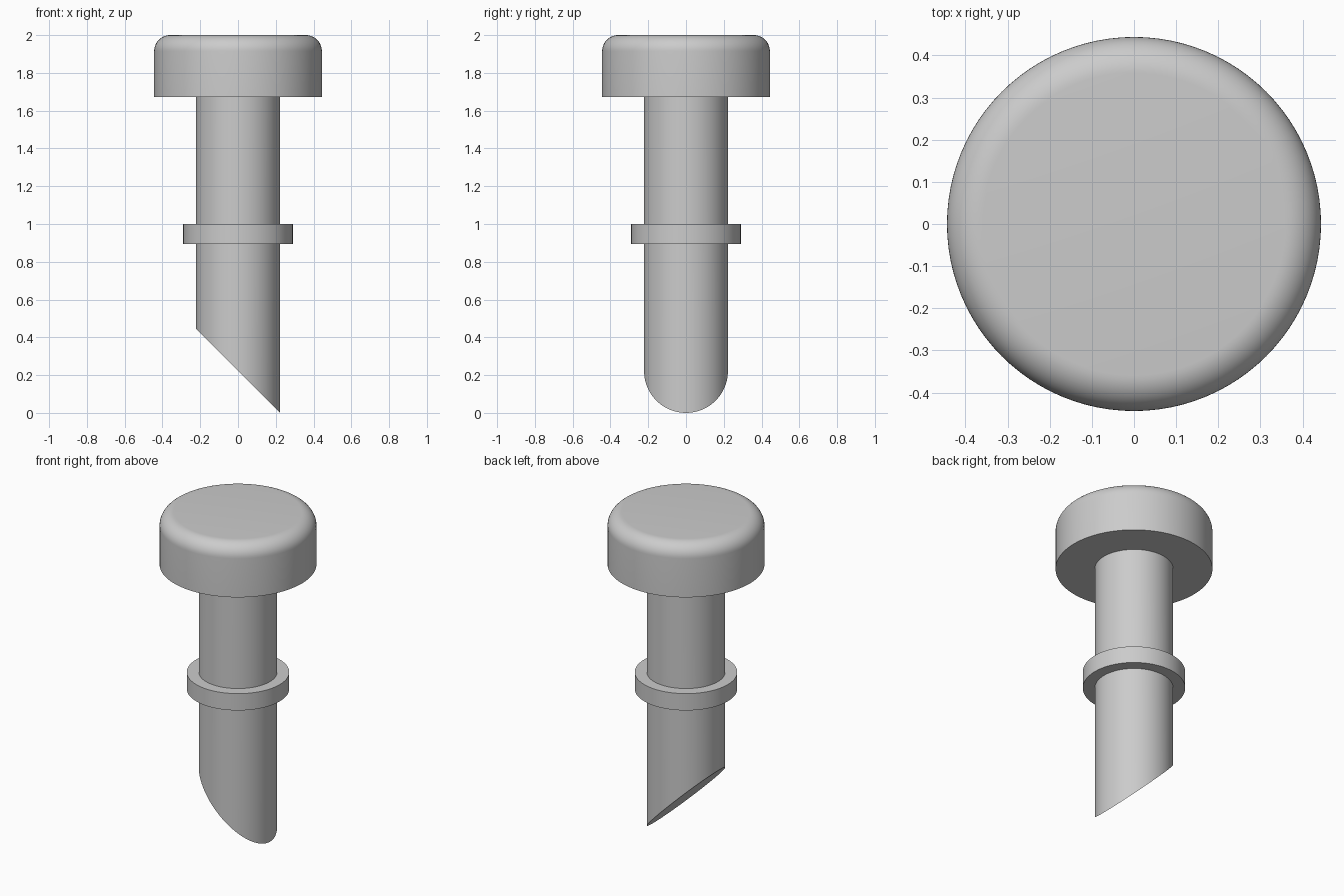
import bpy
import math

if "Cube" in bpy.data.objects:
    bpy.data.objects.remove(bpy.data.objects["Cube"], do_unlink=True)

SEGMENTS = 96
PIN_R, HEAD_R, COLLAR_R = 0.222, 0.444, 0.29
HEAD_Z, COLLAR_Z, COLLAR_TOP = 1.673, 0.895, 1.0
FILLET = 0.085

grey = bpy.data.materials.new("plain grey")
grey.use_nodes = True
colour = (0.6, 0.6, 0.6, 1)
grey.diffuse_color = colour
grey.node_tree.nodes["Principled BSDF"].inputs["Base Color"].default_value = colour


def lathe(name, profile, slant=False):
    """Turn a bottom-to-top (radius, z) profile into a capped solid.
    With slant, the bottom ring is cut at 45 degrees, lowest at +x."""
    verts, faces = [], []
    for i, (r, z) in enumerate(profile):
        for k in range(SEGMENTS):
            a = math.tau * k / SEGMENTS
            x = r * math.cos(a)
            drop = r - x if slant and i == 0 else 0
            verts.append((x, r * math.sin(a), z + drop))
    for i in range(len(profile) - 1):
        for k in range(SEGMENTS):
            n = (k + 1) % SEGMENTS
            low, high = i * SEGMENTS, (i + 1) * SEGMENTS
            faces.append((low + k, low + n, high + n, high + k))
    faces.append(tuple(reversed(range(SEGMENTS))))
    faces.append(tuple(range(len(verts) - SEGMENTS, len(verts))))
    mesh = bpy.data.meshes.new(name)
    mesh.from_pydata(verts, [], faces)
    mesh.materials.append(grey)
    obj = bpy.data.objects.new(name, mesh)
    bpy.context.collection.objects.link(obj)
    bpy.ops.object.select_all(action="DESELECT")
    bpy.context.view_layer.objects.active = obj
    obj.select_set(True)
    bpy.ops.object.shade_smooth_by_angle(angle=math.radians(30))
    return obj


# Shaft with slanted tip
lathe("shaft", [(PIN_R, 0), (PIN_R, HEAD_Z + 0.05)], slant=True)

# Thin collar around the shaft
lathe("collar", [(COLLAR_R, COLLAR_Z), (COLLAR_R, COLLAR_TOP)])

# Head with rounded top edge
head = [(HEAD_R, HEAD_Z)]
for s in range(13):
    t = math.pi / 2 * s / 12
    head.append((HEAD_R - FILLET + FILLET * math.cos(t),
                 2 - FILLET + FILLET * math.sin(t)))
lathe("head", head)
